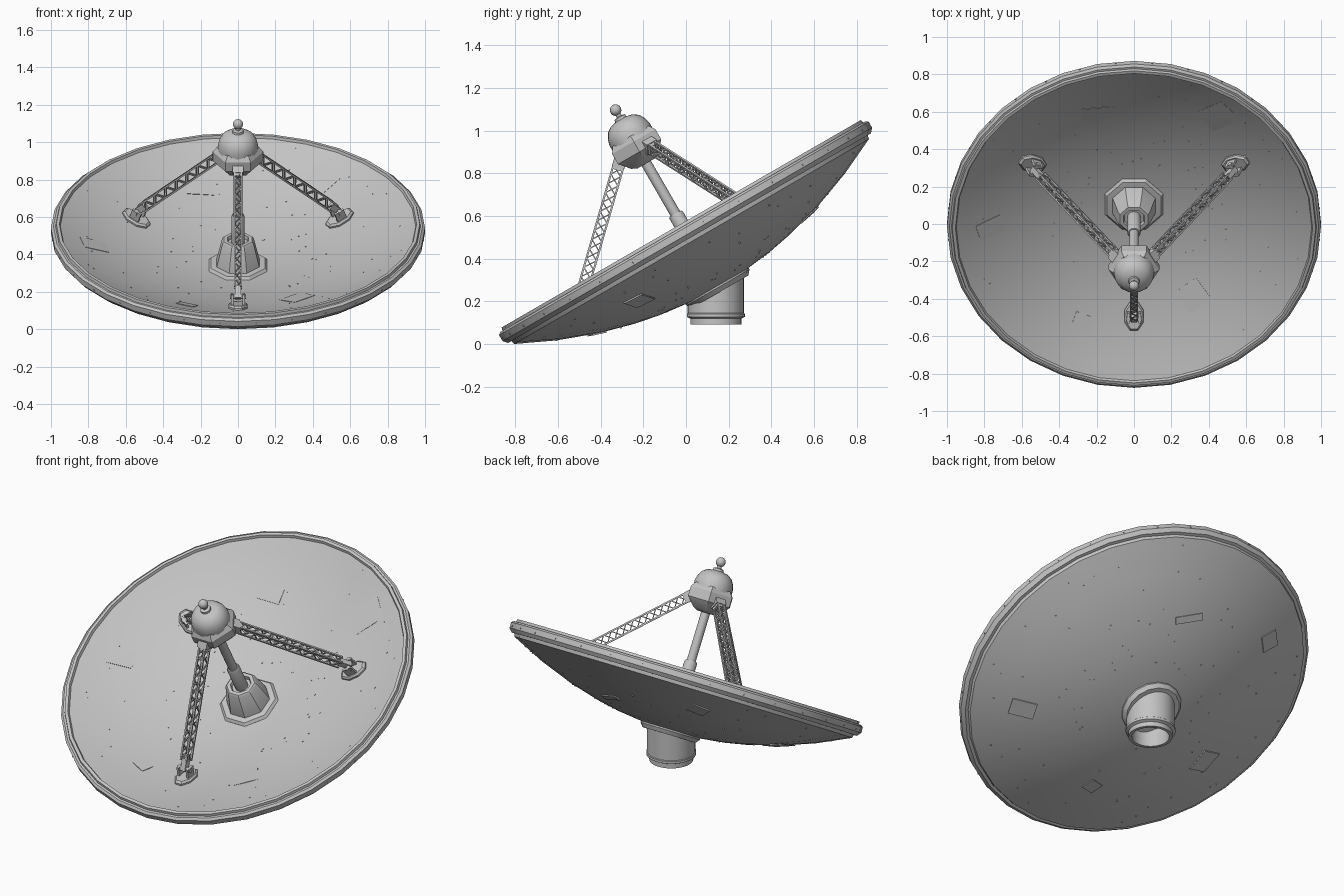
import bpy, bmesh, random
from math import pi, sin, cos, atan, radians
from mathutils import Matrix, Vector

if "Cube" in bpy.data.objects:
    bpy.data.objects.remove(bpy.data.objects["Cube"])
random.seed(4)

metal = bpy.data.materials.new("painted_grey_metal")
metal.use_nodes = True
GREY = (0.55, 0.55, 0.55, 1)
metal.diffuse_color = GREY
metal.node_tree.nodes["Principled BSDF"].inputs["Base Color"].default_value = GREY

# Tilted dish frame: local z is the dish axis
DISH = Matrix.Translation((0, 0, 0.525)) @ Matrix.Rotation(radians(30), 4, 'X')
made = []


def finish(name, bm, matrix=DISH):
    bmesh.ops.recalc_face_normals(bm, faces=bm.faces)
    bm.transform(matrix)
    mesh = bpy.data.meshes.new(name)
    bm.to_mesh(mesh)
    bm.free()
    mesh.materials.append(metal)
    ob = bpy.data.objects.new(name, mesh)
    bpy.context.collection.objects.link(ob)
    made.append(ob)
    return ob


def spin(bm, profile, n, matrix=Matrix(), turn=0):
    """Revolve (radius, height) points; radius 0 becomes a pole."""
    rings = []
    for r, z in profile:
        if r == 0:
            rings.append([bm.verts.new(matrix @ Vector((0, 0, z)))] * n)
        else:
            rings.append([bm.verts.new(matrix @ Vector((r * cos(turn + 2 * pi * i / n),
                          r * sin(turn + 2 * pi * i / n), z))) for i in range(n)])
    for a, b in zip(rings, rings[1:]):
        for i in range(n):
            j = (i + 1) % n
            bm.faces.new(dict.fromkeys((a[i], a[j], b[j], b[i])))


def lathe(name, profile, n, matrix=DISH, turn=0):
    bm = bmesh.new()
    spin(bm, profile, n, turn=turn)
    return finish(name, bm, matrix)


def box(bm, size, matrix):
    bmesh.ops.create_cube(bm, size=1, matrix=matrix @ Matrix.Diagonal((*size, 1)))


def beam(bm, p, q, r, n=4):
    p, q = Vector(p), Vector(q)
    m = Matrix.Translation(p) @ (q - p).to_track_quat('Z', 'Y').to_matrix().to_4x4()
    h = (q - p).length
    spin(bm, [(0, 0), (r, 0), (r, h), (0, h)], n, m, pi / n)


def inner(r):
    return -0.22 + 0.277 * r * r


def outer(r):
    return -0.30 + 0.27 * r * r


def on_dish(r, angle, surface, lift=0):
    """Frame lying tangent to one side of the dish, local x pointing outward."""
    slope = atan((surface(r + .01) - surface(r - .01)) / .02)
    return (Matrix.Rotation(angle, 4, 'Z') @ Matrix.Translation((r, 0, surface(r)))
            @ Matrix.Rotation(-slope, 4, 'Y') @ Matrix.Translation((0, 0, lift)))


# Reflector bowl with stepped rim
front = [(r, inner(r)) for r in (0, .1, .2, .3, .4, .5, .6, .7, .8, .88, .95)]
rim = [(.955, .045), (.972, .045), (.976, .03), (.987, .03), (1, .02), (1, -.012),
       (.982, -.033), (.965, -.033)]
back = [(r, outer(r)) for r in (.96, .78, .59, .42, .3, .15, 0)]
lathe("dish", front + rim + back, 32)

# Repair panels laid on both faces of the bowl
for name, surface, lift, spots in (
        ("front_panels", inner, .002, [(.78, 55, .2, .16), (.66, 108, .09, .15), (.77, 184, .15, .1),
                                       (.6, 302, .14, .14), (.7, 247, .07, .1)]),
        ("back_panels", outer, -.002, [(.6, 200, .12, .14), (.55, 80, .04, .16), (.7, 330, .14, .1),
                                       (.75, 130, .1, .1), (.6, 265, .08, .08)])):
    bm = bmesh.new()
    for r, deg, sx, sy in spots:
        box(bm, (sx, sy, .006), on_dish(r, radians(deg), surface, lift)
            @ Matrix.Rotation(radians(deg * 3 % 40 - 20), 4, 'Z'))
    finish(name, bm)

# Rivets on the bowl and around the rim band
bm = bmesh.new()
for i in range(90):
    r, a = random.uniform(.25, .92), random.uniform(0, 2 * pi)
    for surface, side in ((inner, 1), (outer, -1)):
        spin(bm, [(.004, -.004 * side), (.004, .003 * side), (0, .003 * side)], 6,
             on_dish(r, a, surface))
for i in range(32):
    a = 2 * pi * (i + .5) / 32
    d = Vector((cos(a), sin(a), 0))
    beam(bm, d * .985, d * .999, .004, 6)
finish("rivets", bm)

# Octagonal pedestal, sleeve and mast along the dish axis
lathe("pedestal_flange", [(0, -.25), (.165, -.25), (.168, -.212), (.155, -.197), (.13, -.195),
                          (0, -.195)], 8, turn=pi / 8)
lathe("pedestal", [(0, -.21), (.127, -.21), (.09, -.06), (.08, -.05), (.06, -.05), (.055, -.07),
                   (0, -.07)], 8, turn=pi / 8)
lathe("mast_sleeve", [(0, -.08), (.036, -.08), (.036, .09), (.031, .1), (0, .1)], 16)
lathe("mast", [(0, .05), (.025, .05), (.025, .4), (0, .4)], 16)

# Feed head: hexagonal housing, round cap, ball finial
lathe("feed_housing", [(0, .372), (.055, .372), (.085, .385), (.135, .435), (.135, .49),
                       (.112, .52), (0, .52)], 6)
lathe("feed_cap", [(0, .5), (.108, .5), (.108, .53), (.1, .56), (.085, .585), (.06, .603),
                   (.03, .61), (.028, .622), (.013, .626), (.013, .65), (0, .65)], 20)
bm = bmesh.new()
bmesh.ops.create_uvsphere(bm, u_segments=16, v_segments=10, radius=.027,
                          matrix=Matrix.Translation((0, 0, .66)))
finish("finial_ball", bm)


# Three lattice struts, each with a hinged foot and a bracket at the head
def lattice(bm, p, q, half_w, half_d, bays):
    p, q = Vector(p), Vector(q)
    side = Vector((0, 1, 0))
    up = (q - p).normalized().cross(side)
    corners = [side * half_w * a + up * half_d * b
               for a, b in ((1, 1), (-1, 1), (-1, -1), (1, -1))]
    for k in range(4):
        pair = corners[k], corners[(k + 1) % 4]
        beam(bm, p + pair[0], q + pair[0], .0065)
        for i in range(bays):
            beam(bm, p.lerp(q, i / bays) + pair[i % 2],
                 p.lerp(q, (i + 1) / bays) + pair[(i + 1) % 2], .004)


head, hinge = Vector((.105, 0, .44)), Vector((.615, 0, -.05))
run = (hinge - head).normalized()
along = run.to_track_quat('Z', 'Y').to_matrix().to_4x4()
for name, deg in (("front", -90), ("left", 30), ("right", 150)):
    frame = DISH @ Matrix.Rotation(radians(deg), 4, 'Z')

    bm = bmesh.new()
    lattice(bm, head + run * .02, hinge - run * .05, .018, .024, 14)
    finish(name + "_strut", bm, frame)

    bm = bmesh.new()
    box(bm, (.06, .06, .05), Matrix.Translation(head) @ along)
    box(bm, (.05, .05, .02), Matrix.Translation(head + run * .03) @ along)
    finish(name + "_head_bracket", bm, frame)

    bm = bmesh.new()
    base = on_dish(.63, 0, inner)
    spin(bm, [(0, -.02), (1, -.02), (1, .012), (.85, .022), (0, .022)], 8,
         base @ Matrix.Diagonal((.085, .055, 1, 1)), pi / 8)
    for y in (-.03, .03):
        box(bm, (.055, .014, .07), base @ Matrix.Translation((0, y, .04)))
    beam(bm, hinge + Vector((0, -.042, 0)), hinge + Vector((0, .042, 0)), .014, 12)
    box(bm, (.03, .036, .07), Matrix.Translation(hinge - run * .025) @ along)
    finish(name + "_foot", bm, frame)

# Rear collar and the upright hollow mount
lathe("rear_collar", [(0, -.27), (.172, -.27), (.17, -.3), (.152, -.322), (0, -.322)], 16)
mount = lathe("mount", [(0, .36), (.132, .36), (.132, .145), (.136, .142), (.136, .128), (.12, .12),
                        (.12, .093), (.102, .093), (.102, .2), (0, .2)], 32,
              Matrix.Translation((0, .14, 0)))
# Cut the mount's top parallel to the dish
for v in mount.data.vertices:
    if v.co.z > .3:
        v.co.z = .285 + .577 * (v.co.y - .14)

# Smooth shading with sharp edges kept
for ob in bpy.context.selected_objects:
    ob.select_set(False)
for ob in made:
    ob.select_set(True)
bpy.context.view_layer.objects.active = made[0]
bpy.ops.object.shade_smooth_by_angle(angle=radians(30))
